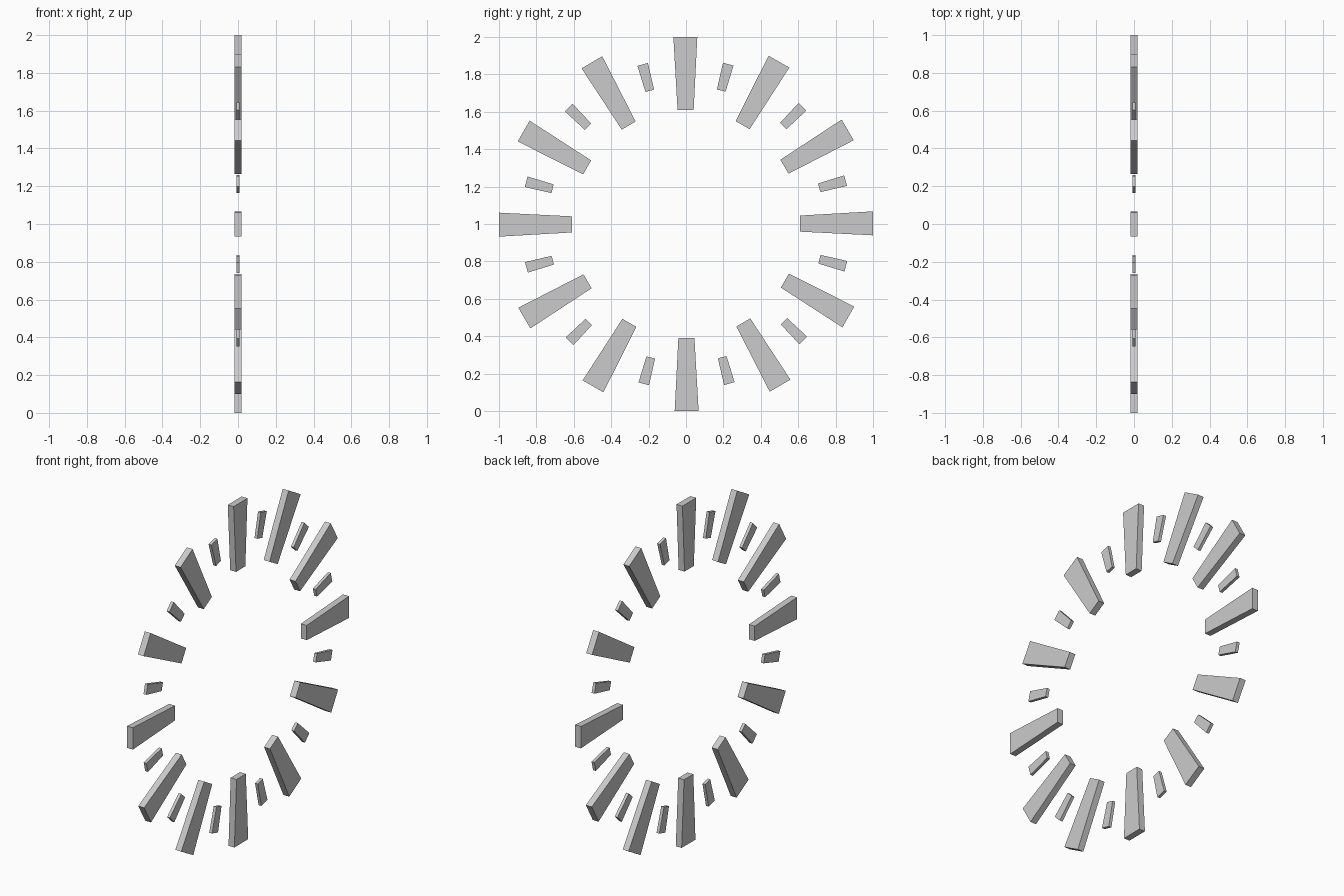
import bpy, bmesh
from math import radians
from mathutils import Matrix

if "Cube" in bpy.data.objects:
    bpy.data.objects.remove(bpy.data.objects["Cube"])

CENTRE = Matrix.Translation((0, 0, 1))
TWIST = 0.2  # the ring is turned very slightly


def marker(name, angle, r_in, r_out, w_in, w_out, depth):
    """Tapered bar pointing outward from the dial centre."""
    bm = bmesh.new()
    profile = [(-w_in / 2, r_in), (w_in / 2, r_in), (w_out / 2, r_out), (-w_out / 2, r_out)]
    face = bm.faces.new([bm.verts.new((-depth / 2, y, z)) for y, z in profile])
    ext = bmesh.ops.extrude_face_region(bm, geom=[face], use_keep_orig=True)
    verts = [v for v in ext["geom"] if isinstance(v, bmesh.types.BMVert)]
    bmesh.ops.translate(bm, verts=verts, vec=(depth, 0, 0))
    bmesh.ops.recalc_face_normals(bm, faces=bm.faces)
    bm.transform(CENTRE @ Matrix.Rotation(radians(angle + TWIST), 4, 'X'))
    mesh = bpy.data.meshes.new(name)
    bm.to_mesh(mesh)
    bm.free()
    bpy.context.collection.objects.link(bpy.data.objects.new(name, mesh))


for i in range(12):
    # Large hour bars, with small bars halfway between them
    marker(f"hour_marker_{i + 1}", i * 30, 0.609, 1.0, 0.086, 0.128, 0.038)
    marker(f"half_hour_marker_{i + 1}", i * 30 + 15, 0.738, 0.884, 0.048, 0.058, 0.018)
